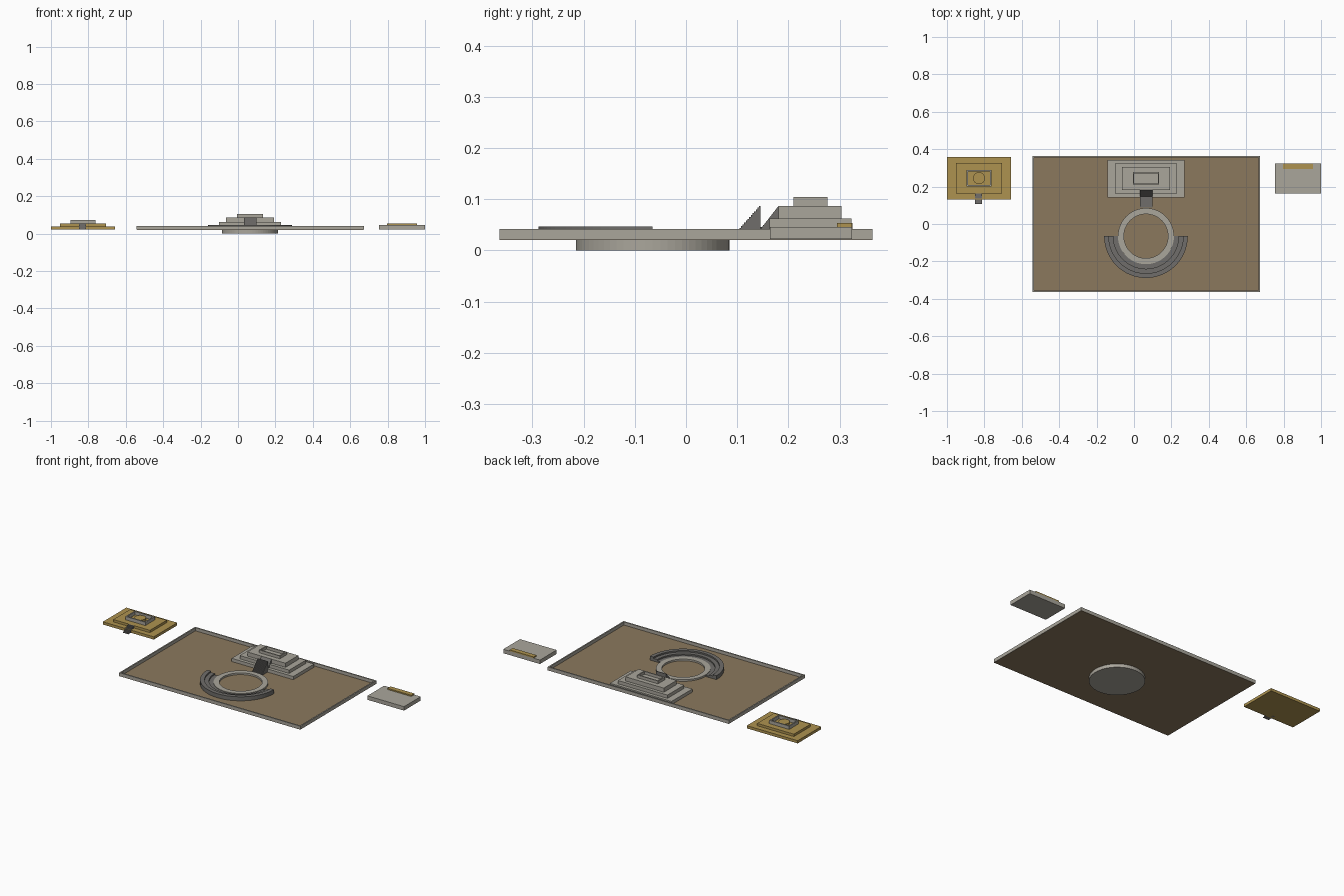
import bpy, bmesh, math

if "Cube" in bpy.data.objects:
    bpy.data.objects.remove(bpy.data.objects["Cube"])

def material(name, rgb):
    m = bpy.data.materials.new(name)
    m.diffuse_color = (*rgb, 1)
    m.use_nodes = True
    m.node_tree.nodes["Principled BSDF"].inputs["Base Color"].default_value = m.diffuse_color
    return m

STONE = material("pale_stone", (0.40, 0.38, 0.33))
DARK = material("dark_stone", (0.16, 0.155, 0.145))
GOLD = material("gold", (0.42, 0.29, 0.08))
EARTH = material("earth", (0.26, 0.19, 0.11))

def finish(name, bm, mat):
    bmesh.ops.recalc_face_normals(bm, faces=bm.faces[:])
    me = bpy.data.meshes.new(name)
    bm.to_mesh(me)
    bm.free()
    me.materials.append(mat)
    ob = bpy.data.objects.new(name, me)
    bpy.context.collection.objects.link(ob)
    return ob

def add_box(bm, x0, x1, y0, y1, z0, z1):
    vs = bmesh.ops.create_cube(bm, size=1)["verts"]
    for v in vs:
        v.co = ((x0 + x1) / 2 + v.co.x * (x1 - x0),
                (y0 + y1) / 2 + v.co.y * (y1 - y0),
                (z0 + z1) / 2 + v.co.z * (z1 - z0))

def box(name, mat, *dims):
    bm = bmesh.new()
    add_box(bm, *dims)
    return finish(name, bm, mat)

def frame(name, mat, x0, x1, y0, y1, z0, z1, t):
    bm = bmesh.new()
    add_box(bm, x0, x1, y0, y0 + t, z0, z1)
    add_box(bm, x0, x1, y1 - t, y1, z0, z1)
    add_box(bm, x0, x0 + t, y0 + t, y1 - t, z0, z1)
    add_box(bm, x1 - t, x1, y0 + t, y1 - t, z0, z1)
    return finish(name, bm, mat)

def prism(name, mat, yz, x0, x1):
    bm = bmesh.new()
    f = bm.faces.new([bm.verts.new((x0, y, z)) for y, z in yz])
    ext = bmesh.ops.extrude_face_region(bm, geom=[f])["geom"]
    for v in ext:
        if isinstance(v, bmesh.types.BMVert):
            v.co.x = x1
    return finish(name, bm, mat)

def stairs(name, mat, x0, x1, y0, y1, z0, z1, n):
    pts = [(y0, z0)]
    dy, dz = (y1 - y0) / n, (z1 - z0) / n
    for i in range(n):
        pts += [(y0 + i * dy, z0 + (i + 1) * dz), (y0 + (i + 1) * dy, z0 + (i + 1) * dz)]
    return prism(name, mat, pts + [(y1, z0)], x0, x1)

def lathe(name, mat, rz, cx, cy, a0, a1, n):
    # sweep a closed radius/height profile around a vertical axis
    bm = bmesh.new()
    full = abs(a1 - a0 - math.tau) < 1e-6
    rows = []
    for i in range(n if full else n + 1):
        a = a0 + (a1 - a0) * i / n
        rows.append([bm.verts.new((cx + r * math.cos(a), cy + r * math.sin(a), z)) for r, z in rz])
    k = len(rz)
    for i in range(n):
        p, q = rows[i], rows[(i + 1) % len(rows)]
        for j in range(k):
            bm.faces.new((p[j], q[j], q[(j + 1) % k], p[(j + 1) % k]))
    if not full:
        bm.faces.new(rows[0])
        bm.faces.new(rows[-1])
    return finish(name, bm, mat)

def disc(name, mat, cx, cy, r, z0, z1, n=48):
    bm = bmesh.new()
    vs = bmesh.ops.create_cone(bm, cap_ends=True, segments=n, radius1=r, radius2=r, depth=z1 - z0)["verts"]
    bmesh.ops.translate(bm, verts=vs, vec=(cx, cy, (z0 + z1) / 2))
    return finish(name, bm, mat)

# Plaza ground and low boundary wall
box("plaza_ground", EARTH, -0.54, 0.672, -0.364, 0.364, 0.0205, 0.0225)
frame("plaza_wall", STONE, -0.543, 0.674, -0.364, 0.364, 0.021, 0.0415, 0.008)

# Round court: foundation and kerb ring
CX, CY = 0.064, -0.065
disc("court_foundation", STONE, CX, CY, 0.15, 0.0, 0.021, 64)
lathe("court_ring", STONE, [(0.118, 0.021), (0.15, 0.021), (0.15, 0.033), (0.118, 0.033)],
      CX, CY, 0, math.tau, 64)

# Half-round seating rising outward
profile = [(0.15, 0.022)]
for i in range(3):
    z = 0.030 + i * 0.0085
    profile += [(0.15 + i * 0.0245, z), (0.15 + (i + 1) * 0.0245, z)]
profile.append((0.2235, 0.022))
lathe("amphitheatre_seating", DARK, profile, CX, CY, math.pi, math.tau, 40)

# Main stepped temple
for i, (hx, y0, y1, z0, z1) in enumerate([
        (0.207, 0.143, 0.343, 0.0215, 0.042),
        (0.166, 0.163, 0.323, 0.042, 0.062),
        (0.128, 0.181, 0.304, 0.062, 0.087)]):
    box(f"temple_tier_{i + 1}", STONE, CX - hx, CX + hx, y0, y1, z0, z1)
frame("temple_shrine_walls", STONE, CX - 0.07, CX + 0.07, 0.21, 0.277, 0.087, 0.104, 0.007)
stairs("temple_stairs", DARK, 0.031, 0.098, 0.088, 0.146, 0.022, 0.087, 18)
prism("temple_upper_ramp", DARK, [(0.146, 0.042), (0.181, 0.042), (0.181, 0.087)], 0.031, 0.098)

# Gold stepped temple on the left
box("gold_temple_base", GOLD, -1.0, -0.658, 0.132, 0.357, 0.022, 0.0385)
box("gold_temple_tier", GOLD, -0.952, -0.706, 0.164, 0.325, 0.0385, 0.053)
frame("gold_temple_walls", STONE, -0.896, -0.762, 0.2, 0.29, 0.053, 0.073, 0.008)
disc("gold_temple_altar", GOLD, -0.829, 0.245, 0.032, 0.053, 0.066, 32)
stairs("gold_temple_stairs", DARK, -0.849, -0.812, 0.108, 0.164, 0.022, 0.053, 8)

# Small platform on the right with a gold bench
box("side_platform", STONE, 0.754, 1.0, 0.164, 0.324, 0.022, 0.046)
box("side_platform_bench", GOLD, 0.797, 0.957, 0.295, 0.324, 0.046, 0.0535)
